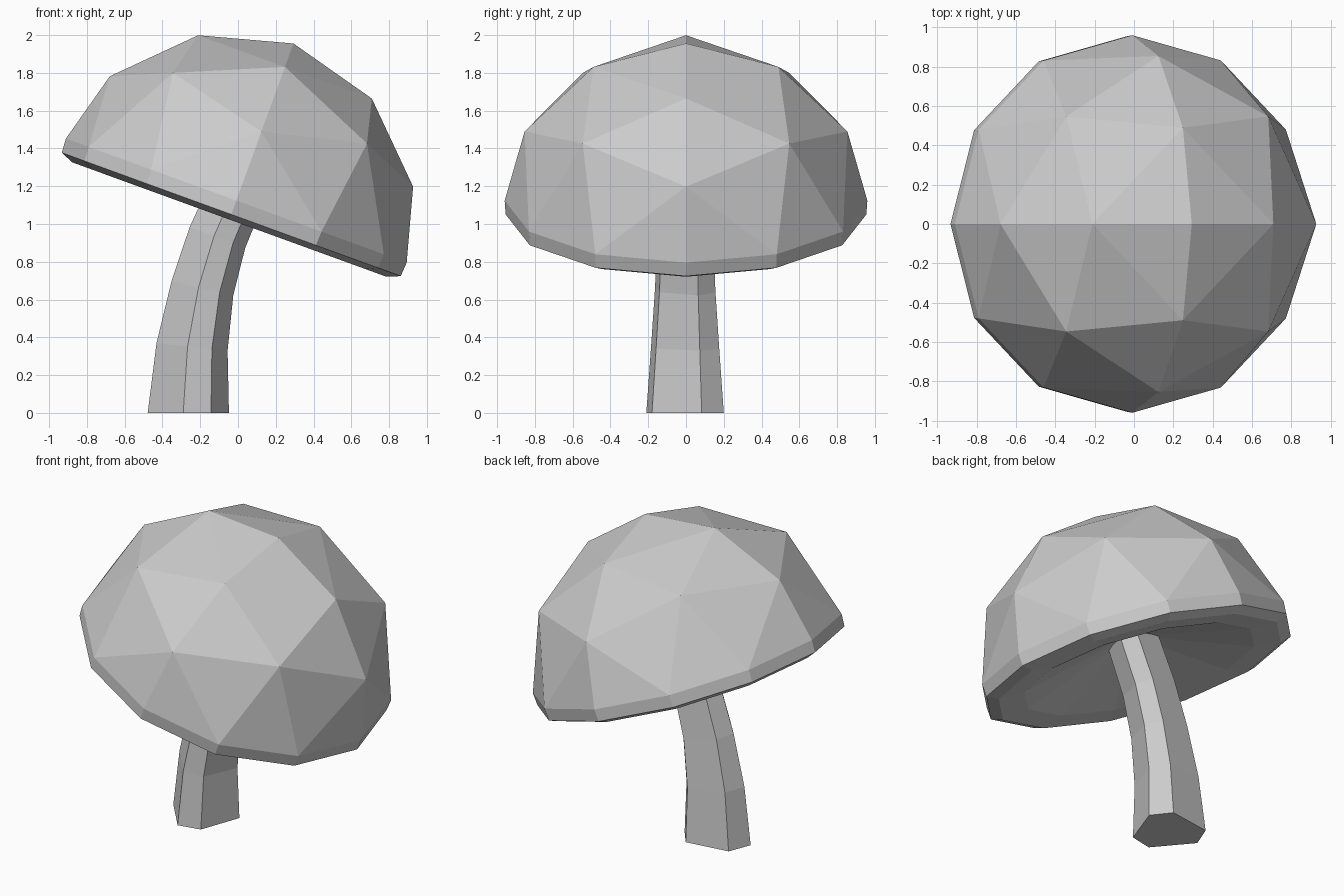
import bpy, bmesh
from math import sin, cos, pi, radians
from mathutils import Vector, Matrix

if "Cube" in bpy.data.objects:
    bpy.data.objects.remove(bpy.data.objects["Cube"])


def finish(bm, name):
    bmesh.ops.recalc_face_normals(bm, faces=bm.faces)
    mesh = bpy.data.meshes.new(name)
    bm.to_mesh(mesh)
    bm.free()
    obj = bpy.data.objects.new(name, mesh)
    bpy.context.collection.objects.link(obj)
    return obj


def bridge(bm, a, b):
    n = len(a)
    for i in range(n):
        j = (i + 1) % n
        bm.faces.new((a[i], a[j], b[j], b[i]))


def ring(bm, n, radius, height):
    return [bm.verts.new((radius * cos(2 * pi * i / n), radius * sin(2 * pi * i / n), height))
            for i in range(n)]


def octa_dome(bm, radius, height):
    """Half of an octahedral geodesic sphere; returns its 12-sided edge ring."""
    rings = [[bm.verts.new((0, 0, height))],
             ring(bm, 4, radius * 0.51, height * 0.851),
             ring(bm, 8, radius * 0.89, height * 0.44),
             ring(bm, 12, radius, 0)]
    # The vertex in the middle of each quadrant sits higher and further in
    for v in rings[2][1::2]:
        v.co = Vector((v.co.x * 0.905, v.co.y * 0.905, height * 0.588))
    for k in range(3):
        up, low = rings[k], rings[k + 1]
        for q in range(4):
            for j in range(k + 1):
                a = up[(q * k + j) % len(up)]
                b = low[q * (k + 1) + j]
                c = low[(q * (k + 1) + j + 1) % len(low)]
                bm.faces.new((a, b, c))
                if j < k:
                    bm.faces.new((a, c, up[(q * k + j + 1) % len(up)]))
    return rings[3]


# Cap: faceted dome, bevelled rim and shallow hollow underside, tilted to the right
bm = bmesh.new()
edge = octa_dome(bm, 0.96, 0.885)
for r, h in ((0.955, -0.078), (0.885, -0.107), (0.72, -0.095)):
    nxt = ring(bm, 12, r, h)
    bridge(bm, edge, nxt)
    edge = nxt
apex = bm.verts.new((0, 0, 0.12))
for i in range(12):
    bm.faces.new((edge[i], edge[(i + 1) % 12], apex))
cap = finish(bm, "cap")
cap.data.transform(Matrix.Translation((-0.009, 0, 1.124)) @ Matrix.Rotation(radians(20), 4, 'Y'))

# Stem: six-sided section with alternating wide and narrow sides, swept along a bend
section = [(0.217, 0.083), (0.127, 0.2), (-0.155, 0.16), (-0.213, 0.014), (-0.025, -0.21), (0.122, -0.18)]
path = [(-0.265, 0, 0, 1), (-0.245, 0.35, 6, 0.88), (-0.19, 0.66, 13, 0.78),
        (-0.11, 0.93, 20, 0.73), (0.03, 1.25, 22, 0.7)]  # x, z, tilt, scale
bm = bmesh.new()
loops = []
for x, z, tilt, s in path:
    m = Matrix.Translation((x, 0, z)) @ Matrix.Rotation(radians(tilt), 4, 'Y')
    loops.append([bm.verts.new(m @ Vector((px * s, py * s, 0))) for px, py in section])
for a, b in zip(loops, loops[1:]):
    bridge(bm, a, b)
bm.faces.new(loops[0])
bm.faces.new(loops[-1])
finish(bm, "stem")
